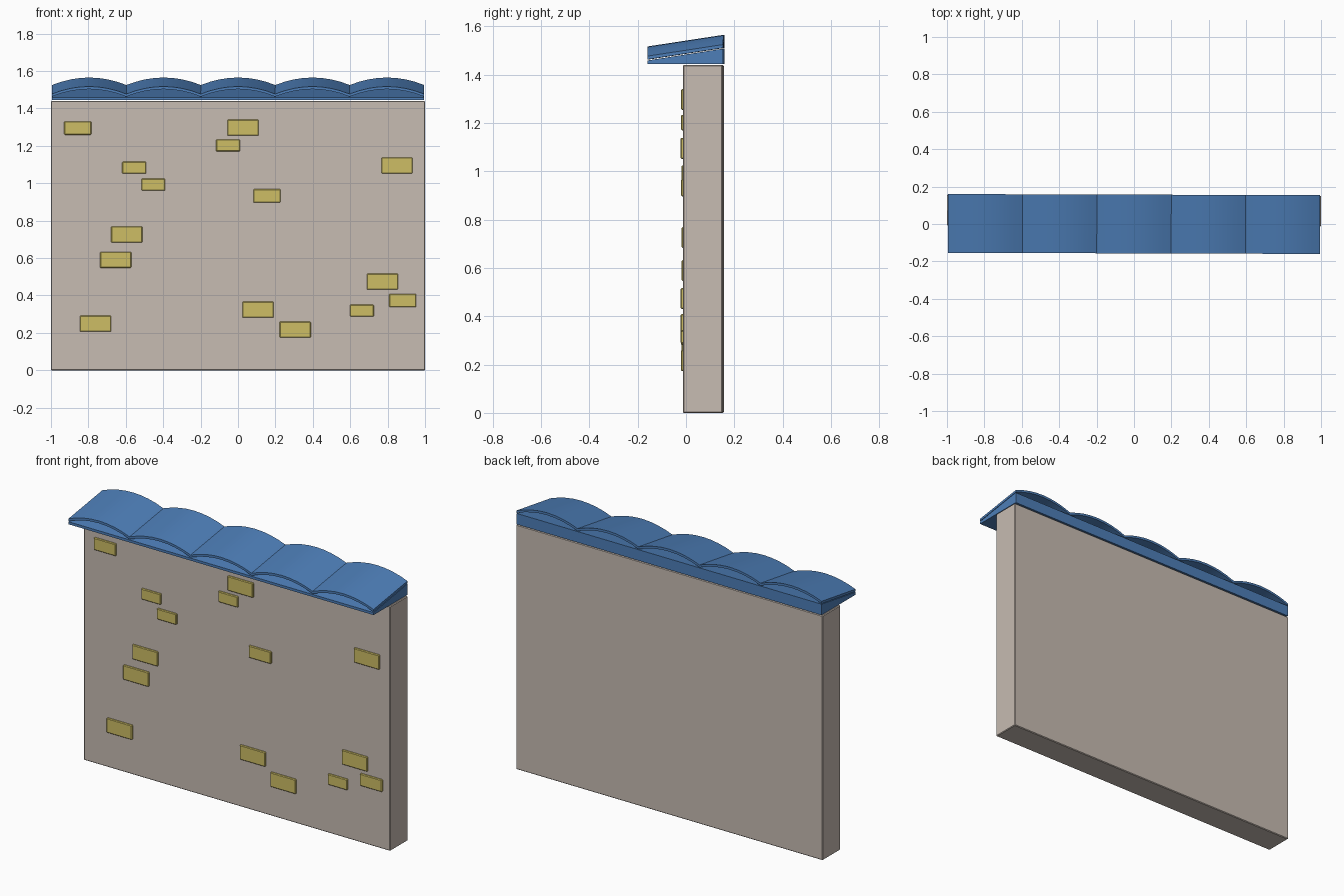
import bpy, bmesh, math

if "Cube" in bpy.data.objects:
    bpy.data.objects.remove(bpy.data.objects["Cube"])

TILT = -0.003  # the whole wall sits very slightly turned


def material(name, rgb):
    m = bpy.data.materials.new(name)
    m.diffuse_color = (*rgb, 1)
    m.use_nodes = True
    m.node_tree.nodes["Principled BSDF"].inputs["Base Color"].default_value = m.diffuse_color
    return m


PLASTER = material("warm grey plaster", (0.57, 0.50, 0.445))
BLUE = material("blue roof", (0.075, 0.21, 0.48))
YELLOW = material("yellow brick", (0.61, 0.51, 0.13))


def add_object(name, bm, mat, bevel=0):
    bmesh.ops.recalc_face_normals(bm, faces=bm.faces)
    me = bpy.data.meshes.new(name)
    bm.to_mesh(me)
    bm.free()
    me.materials.append(mat)
    ob = bpy.data.objects.new(name, me)
    bpy.context.collection.objects.link(ob)
    ob.rotation_euler.z = TILT
    if bevel:
        mod = ob.modifiers.new("soft edges", 'BEVEL')
        mod.width = bevel
        mod.segments = 1
    return ob


def box(name, x, y, z, mat, bevel=0):
    bm = bmesh.new()
    bmesh.ops.create_cube(bm, size=1)
    for v in bm.verts:
        v.co = (x[v.co.x > 0], y[v.co.y > 0], z[v.co.z > 0])
    return add_object(name, bm, mat, bevel)


# wall slab
box("wall", (-1, 1), (-0.01, 0.154), (0, 1.44), PLASTER, 0.004)

# roof wedge: side profile swept along x
profile = [(-0.157, 1.444), (0.157, 1.444), (0.157, 1.508), (-0.157, 1.459)]
bm = bmesh.new()
left = [bm.verts.new((-0.995, y, z)) for y, z in profile]
right = [bm.verts.new((0.995, y, z)) for y, z in profile]
bm.faces.new(left)
bm.faces.new(right)
for i in range(4):
    j = (i + 1) % 4
    bm.faces.new((left[i], left[j], right[j], right[i]))
add_object("roof_base", bm, BLUE)

# scalloped roof sheet: five arches, sloping down to the front
ARCHES, SEG, RISE, THICK = 5, 8, 0.04, 0.014
bm = bmesh.new()
rings = []
for i in range(ARCHES * SEG + 1):
    x = -0.995 + 1.99 * i / (ARCHES * SEG)
    t = 2 * (i % SEG) / SEG - 1
    arch = RISE * (1 - t * t)
    rings.append([bm.verts.new((x, y, z + arch)) for y, z in (
        (-0.157, 1.477 - THICK), (0.157, 1.525 - THICK),
        (0.157, 1.525), (-0.157, 1.477))])
for a, b in zip(rings, rings[1:]):
    for i in range(4):
        j = (i + 1) % 4
        bm.faces.new((a[i], a[j], b[j], b[i]))
bm.faces.new(rings[0])
bm.faces.new(rings[-1])
sheet = add_object("roof_sheet", bm, BLUE)
bpy.context.view_layer.objects.active = sheet
sheet.select_set(True)
bpy.ops.object.shade_smooth_by_angle(angle=math.radians(15))

# exposed bricks in three sizes: centre x, centre z
SIZES = {
    "large": (0.167, 0.086, [(0.027, 1.297), (0.85, 1.095), (-0.595, 0.726),
                             (-0.654, 0.59), (-0.762, 0.249), (0.107, 0.324),
                             (0.306, 0.217), (0.772, 0.474)]),
    "medium": (0.145, 0.072, [(-0.857, 1.295), (0.155, 0.932), (0.88, 0.373)]),
    "small": (0.128, 0.064, [(-0.555, 1.083), (-0.453, 0.993),
                             (-0.053, 1.202), (0.662, 0.319)]),
}
for size, (w, h, spots) in SIZES.items():
    for x, z in spots:
        box(size + "_brick", (x - w / 2, x + w / 2), (-0.02, 0.01),
            (z - h / 2, z + h / 2), YELLOW, 0.004)
